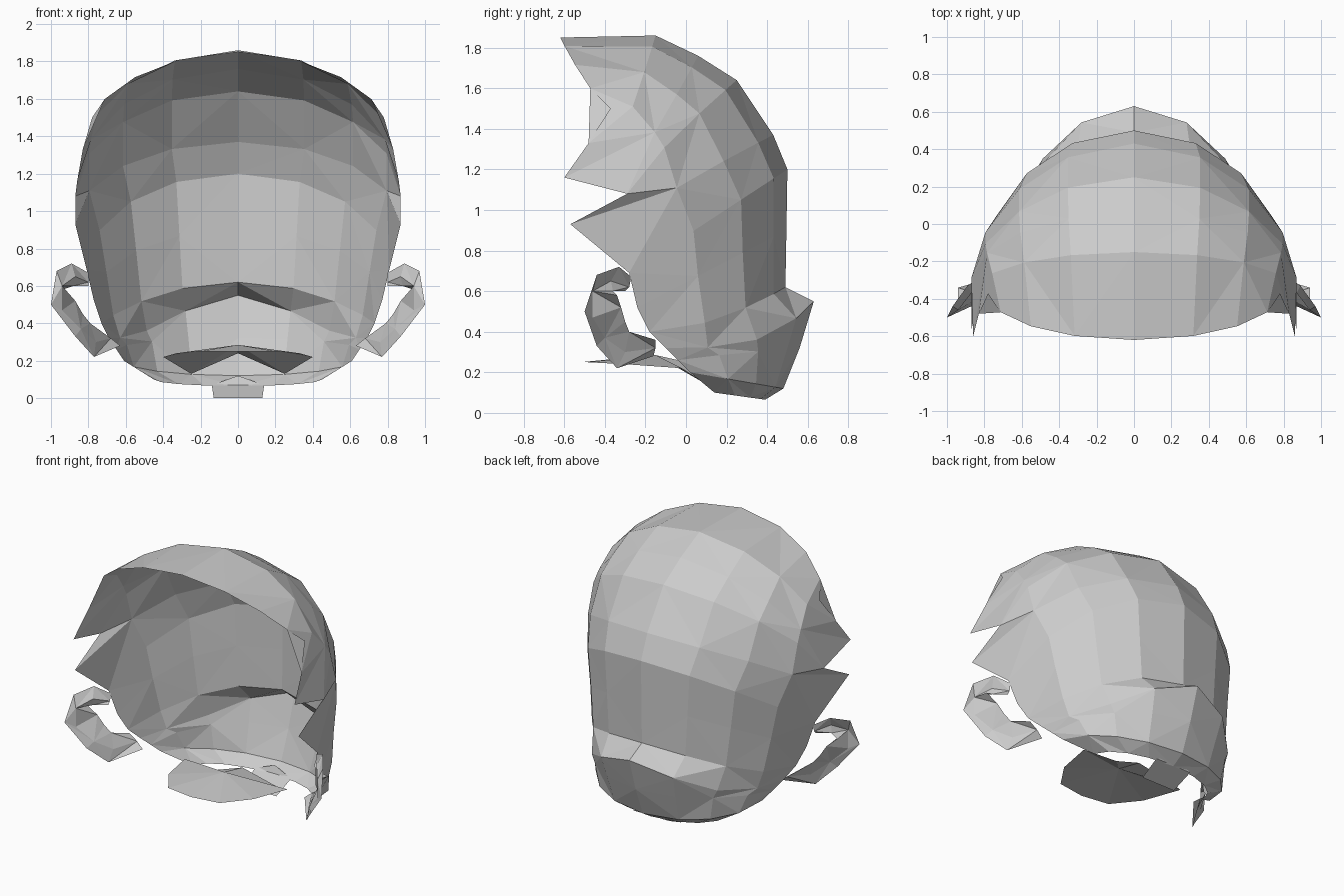
import bpy, math

grey = bpy.data.materials.new("light_grey")
grey.diffuse_color = (0.6, 0.6, 0.6, 1)


def make(name, verts, faces):
    me = bpy.data.meshes.new(name)
    me.from_pydata(verts, [], faces)
    me.validate()
    me.materials.append(grey)
    ob = bpy.data.objects.new(name, me)
    bpy.context.collection.objects.link(ob)
    return ob


def grid_faces(rows, cols, flip=False):
    # triangles with alternating diagonals
    out = []
    for r in range(rows - 1):
        for c in range(cols - 1):
            a, b = r * cols + c, (r + 1) * cols + c
            if (r + c) % 2:
                tris = [(a, b, b + 1), (a, b + 1, a + 1)]
            else:
                tris = [(a, b, a + 1), (a + 1, b, b + 1)]
            out += [t[::-1] for t in tris] if flip else tris
    return out


# Head shell: elliptical arcs from the side rim to the centre line, open at the front
# each row: rim x, y, z, centre y, z, spike offset at the rim, arc power in y, in z
ROWS = [
    (0.78, -0.37, 1.50, -0.62, 1.85, 0.00, 1, 1.4),
    (0.83, -0.34, 1.33, -0.15, 1.86, -0.14, 1, 1.2),
    (0.86, -0.30, 1.16, 0.06, 1.76, -0.30, 1, 1.1),
    (0.87, -0.29, 1.08, 0.25, 1.64, 0.00, 1.2, 1),
    (0.87, -0.29, 0.93, 0.43, 1.37, -0.28, 1.2, 1),
    (0.81, -0.28, 0.69, 0.50, 1.20, 0.00, 1, 1),
    (0.77, -0.24, 0.52, 0.495, 0.90, 0.00, 1, 1),
    (0.73, -0.18, 0.40, 0.49, 0.62, 0.00, 1, 1.8),
    (0.69, -0.10, 0.32, 0.63, 0.55, 0.00, 1.4, 5),   # neck lip under the ledge
    (0.65, -0.04, 0.26, 0.56, 0.32, 0.00, 1.2, 1),
    (0.61, 0.02, 0.20, 0.48, 0.12, 0.00, 1, 1),
    (0.45, 0.14, 0.10, 0.39, 0.065, 0.00, 1, 1),
]
ANGLES = [-90, -66, -45, -24, 0, 24, 45, 66, 90]
verts = []
for rx, ry, rz, cy, cz, spike, py, pz in ROWS:
    for deg in ANGLES:
        t = math.radians(deg)
        w = max(0.0, math.cos(t))
        y = ry + (cy - ry) * w ** py + (spike if abs(deg) == 90 else 0)
        verts.append((rx * math.sin(t), y, rz + (cz - rz) * w ** pz))
make("head_shell", verts, grid_faces(len(ROWS), len(ANGLES)))

# Ears: curled bands with an outer rim, a crest and an inner lip
OUTER = [(.80, -.27, .67), (.89, -.33, .72), (.97, -.44, .68), (1.0, -.50, .50),
         (.87, -.44, .33), (.77, -.34, .22), (.63, -.16, .28)]
CREST = [(.80, -.28, .62), (.87, -.37, .65), (.94, -.46, .60), (.94, -.46, .47),
         (.84, -.40, .37), (.76, -.30, .30), (.68, -.15, .32)]
INNER = [(.80, -.30, .60), (.88, -.36, .60), (.94, -.34, .58), (.87, -.32, .52),
         (.83, -.30, .45), (.79, -.28, .40), (.74, -.15, .36)]
for side, s in (("right", 1), ("left", -1)):
    pts = [(s * x, y, z) for row in (OUTER, CREST, INNER) for x, y, z in row]
    make(side + "_ear", pts, grid_faces(3, len(OUTER), s < 0))

# Chin plate: shallow fan below the opening
half = [(.20, -.49, .25), (.33, -.30, .24), (.40, -.02, .22), (.25, .12, .13)]
ring = [(0, -.52, .25)] + half + [(0, .05, .24)] + [(-x, y, z) for x, y, z in half[::-1]]
n = len(ring)
make("chin_plate", [(0, -.15, .285)] + ring,
     [(0, i + 1, (i + 1) % n + 1) for i in range(n)])

# Nape tab: small flap at the bottom
make("nape_tab", [(-.14, .39, .07), (-.13, .24, 0), (.13, .24, 0), (.14, .39, .07), (0, .41, .12)],
     [(0, 1, 2, 3), (0, 3, 4)])
